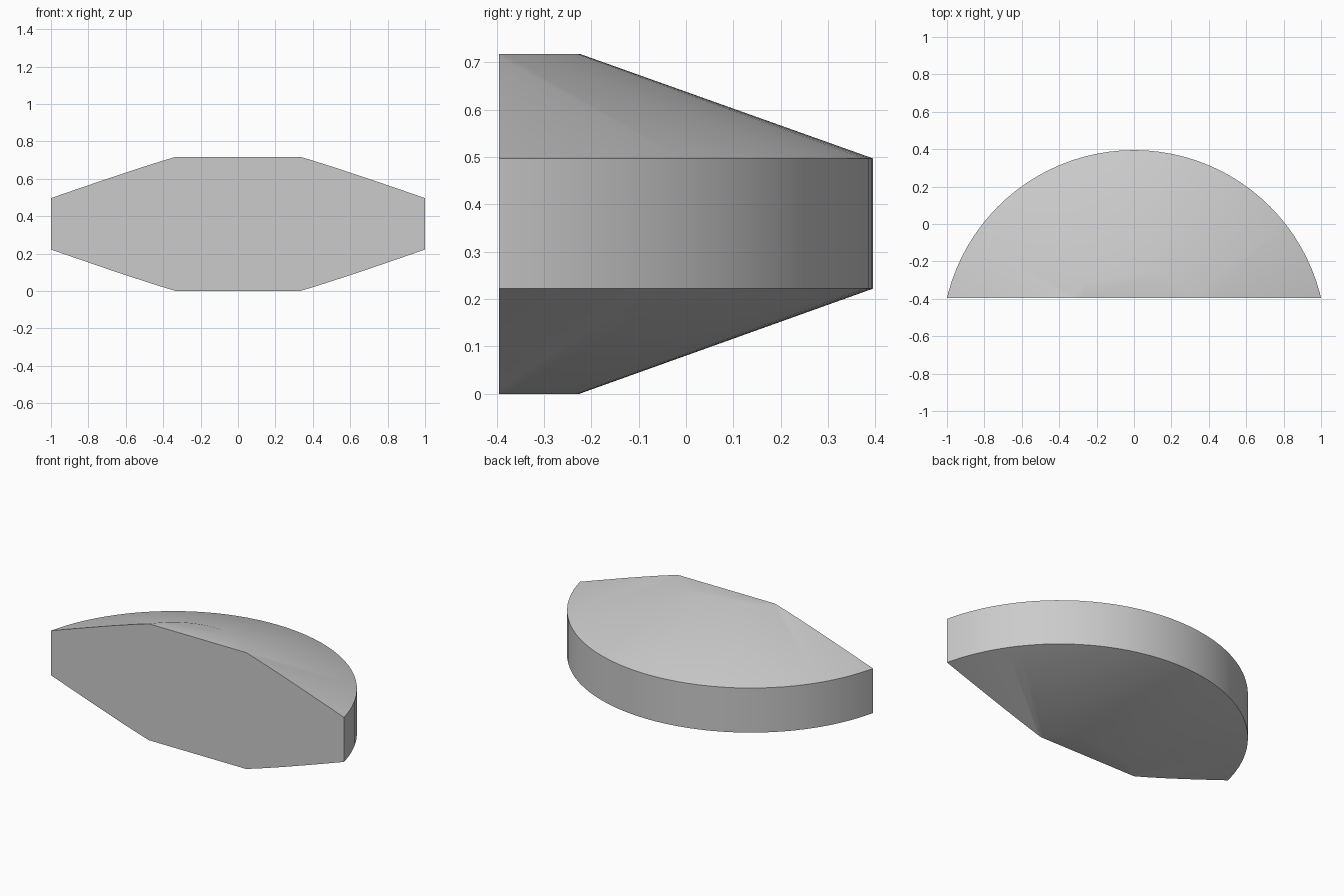
import bpy, bmesh, math
from mathutils import Vector

default = bpy.data.objects.get("Cube")
if default:
    bpy.data.objects.remove(default, do_unlink=True)

AXIS_Y = -0.633      # axis of revolution
FRONT_Y = -0.395     # flat front face
SEGMENTS = 96
# Half profile as (radius, height): flat cap, cone, rim, cone, flat cap
PROFILE = [(0, 0), (0.408, 0), (1.028, 0.222), (1.028, 0.497), (0.408, 0.718), (0, 0.718)]

grey = bpy.data.materials.new("plain grey")
grey.use_nodes = True
colour = (0.6, 0.6, 0.6, 1)
grey.diffuse_color = colour
grey.node_tree.nodes["Principled BSDF"].inputs["Base Color"].default_value = colour

# Revolve the profile into a double-coned disc
bm = bmesh.new()
verts = [bm.verts.new((r, AXIS_Y, z)) for r, z in PROFILE]
edges = [bm.edges.new(pair) for pair in zip(verts, verts[1:])]
bmesh.ops.spin(bm, geom=verts + edges, cent=(0, AXIS_Y, 0), axis=(0, 0, 1),
               angle=math.tau, steps=SEGMENTS, use_merge=False)
bmesh.ops.remove_doubles(bm, verts=bm.verts, dist=0.0005)

# Slice off the front part and close the cut with one flat face
cut = bmesh.ops.bisect_plane(bm, geom=bm.verts[:] + bm.edges[:] + bm.faces[:],
                             plane_co=Vector((0, FRONT_Y, 0)), plane_no=Vector((0, -1, 0)),
                             clear_outer=True)
rim = [e for e in cut["geom_cut"] if isinstance(e, bmesh.types.BMEdge)]
bmesh.ops.contextual_create(bm, geom=rim)

# Merge each flat cap into a single face
for height in (0, PROFILE[-1][1]):
    cap = [f for f in bm.faces if all(abs(v.co.z - height) < 0.001 for v in f.verts)]
    bmesh.ops.dissolve_faces(bm, faces=cap)
bmesh.ops.recalc_face_normals(bm, faces=bm.faces)

mesh = bpy.data.meshes.new("half_disc_body")
bm.to_mesh(mesh)
bm.free()
mesh.materials.append(grey)
body = bpy.data.objects.new("half_disc_body", mesh)
bpy.context.collection.objects.link(body)

# Smooth the cones into the caps, keep the rim and front edges sharp
bpy.ops.object.select_all(action='DESELECT')
body.select_set(True)
bpy.context.view_layer.objects.active = body
bpy.ops.object.shade_smooth_by_angle(angle=math.radians(30))
